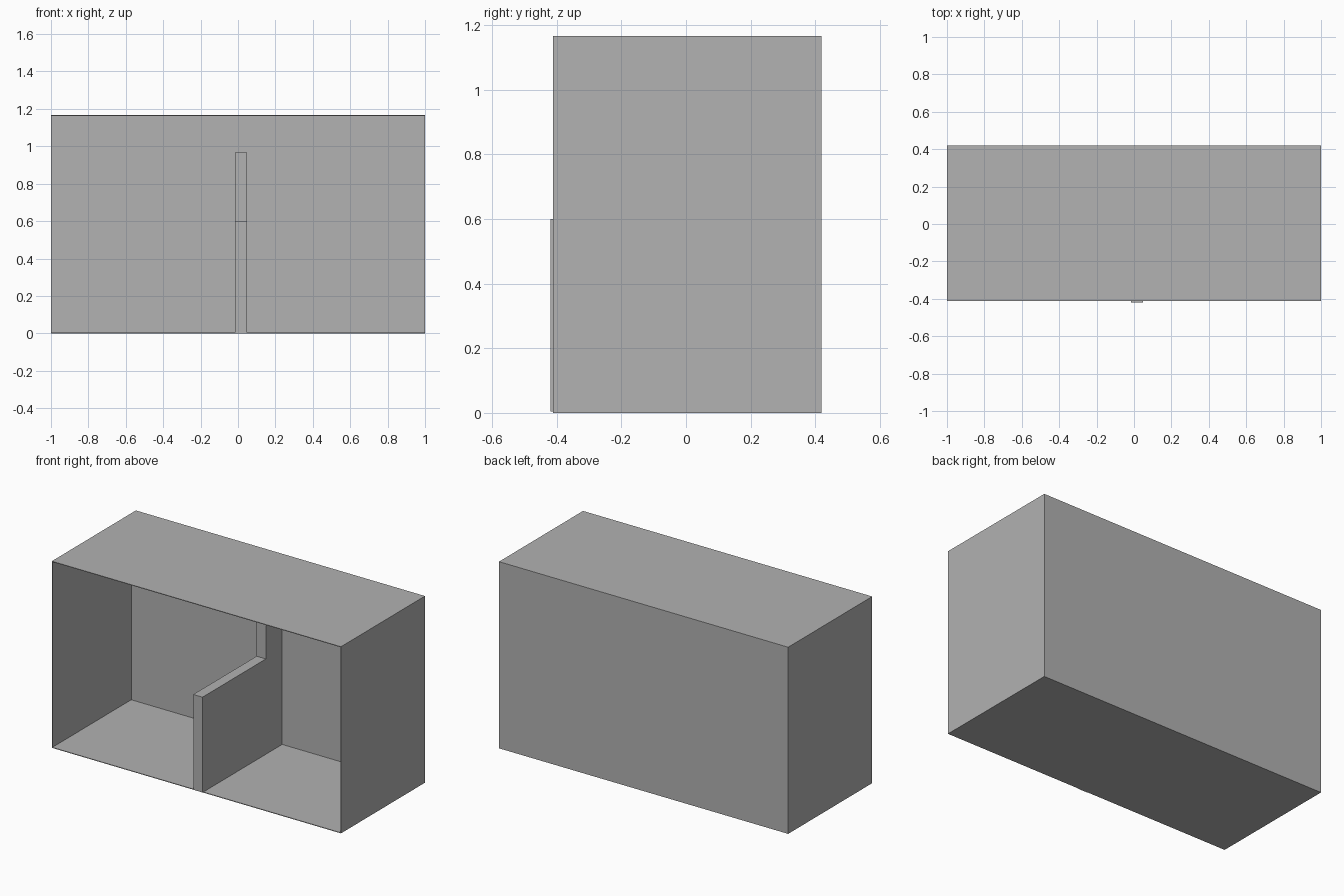
import bpy
import bmesh

cube = bpy.data.objects.get("Cube")
if cube:
    bpy.data.objects.remove(cube, do_unlink=True)

# Single plain grey
grey = bpy.data.materials.new("plain_grey")
grey.use_nodes = True
colour = (0.445, 0.445, 0.445, 1)
grey.diffuse_color = colour
grey.node_tree.nodes["Principled BSDF"].inputs["Base Color"].default_value = colour


def extrude_profile(name, points, direction):
    """Extrude a closed planar outline along a direction into a solid."""
    bm = bmesh.new()
    face = bm.faces.new([bm.verts.new(p) for p in points])
    result = bmesh.ops.extrude_face_region(bm, geom=[face])
    moved = [v for v in result["geom"] if isinstance(v, bmesh.types.BMVert)]
    bmesh.ops.translate(bm, verts=moved, vec=direction)
    # extruding keeps the starting face, which caps the solid
    bmesh.ops.recalc_face_normals(bm, faces=bm.faces)
    mesh = bpy.data.meshes.new(name)
    bm.to_mesh(mesh)
    bm.free()
    mesh.materials.append(grey)
    obj = bpy.data.objects.new(name, mesh)
    bpy.context.collection.objects.link(obj)
    return obj


def box(name, low, high):
    (x0, y0, z0), (x1, y1, z1) = low, high
    outline = [(x0, y0, z0), (x1, y0, z0), (x1, y1, z0), (x0, y1, z0)]
    return extrude_profile(name, outline, (0, 0, z1 - z0))


half = 1.0
height = 1.167
front, inner_back, back = -0.411, 0.368, 0.419
wall = 0.004

# Thin open-fronted shell with a thicker back
box("floor", (-half, front, 0), (half, back, wall))
box("ceiling", (-half, front, height - wall), (half, back, height))
box("right_wall", (-half, front, wall), (wall - half, back, height - wall))
box("left_wall", (half - wall, front, wall), (half, back, height - wall))
box("back_wall", (wall - half, inner_back, wall), (half - wall, back, height - wall))

# Stepped divider, low in front and tall at the back
lip, step, low_top, high_top = -0.419, 0.207, 0.6, 0.968
profile = [(lip, wall), (inner_back, wall), (inner_back, high_top),
           (step, high_top), (step, low_top), (lip, low_top)]
left_side, right_side = 0.048, -0.016
extrude_profile("stepped_divider", [(right_side, y, z) for y, z in profile],
                (left_side - right_side, 0, 0))
